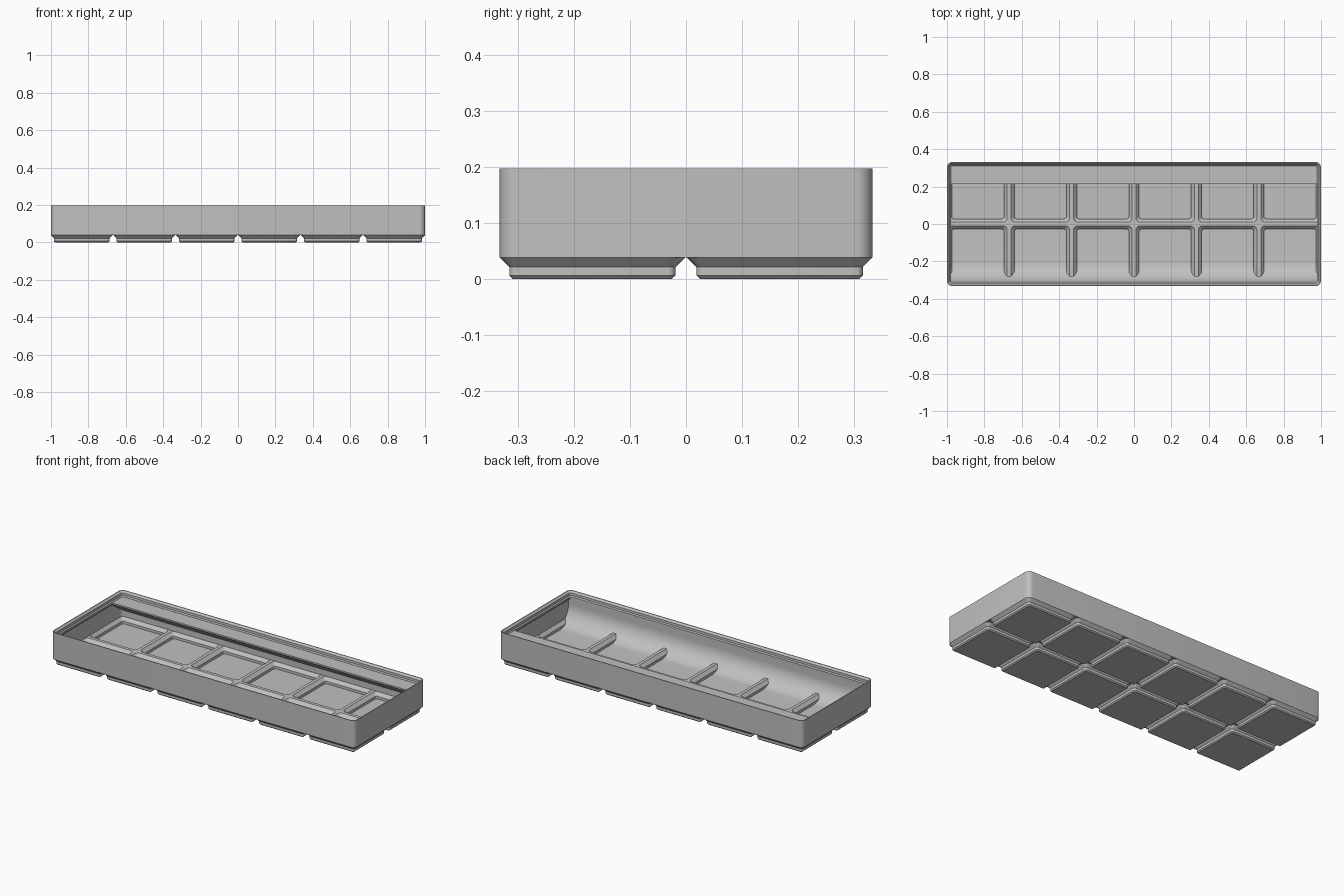
import bpy, bmesh
from math import cos, sin, pi, radians

cube = bpy.data.objects.get("Cube")
if cube:
    bpy.data.objects.remove(cube, do_unlink=True)

grey = bpy.data.materials.new("plain grey")
grey.use_nodes = True
colour = (0.53, 0.53, 0.53, 1)
grey.diffuse_color = colour
grey.node_tree.nodes["Principled BSDF"].inputs["Base Color"].default_value = colour

HX, HY, PITCH = 1.0, 0.332, 0.334
PAD = 0.165                      # half width of one base pad
SPLIT, RIDGE, FLOOR, TOP = 0.038, 0.043, 0.0095, 0.197
CELLS = [((i - 2.5) * PITCH, (j - 0.5) * PITCH) for i in range(6) for j in range(2)]


def finish(name, bm):
    bmesh.ops.recalc_face_normals(bm, faces=bm.faces)
    mesh = bpy.data.meshes.new(name)
    bm.to_mesh(mesh)
    bm.free()
    mesh.materials.append(grey)
    ob = bpy.data.objects.new(name, mesh)
    bpy.context.collection.objects.link(ob)
    return ob


def loft(bm, cx, cy, hx, hy, rings, steps=6):
    """Stack rounded rectangles given as (z, inset, corner radius)."""
    loops = []
    for z, inset, r in rings:
        loop = []
        for k, (sx, sy) in enumerate([(1, 1), (-1, 1), (-1, -1), (1, -1)]):
            for s in range(steps + 1):
                a = (k + s / steps) * pi / 2
                loop.append(bm.verts.new((cx + sx * (hx - inset - r) + r * cos(a),
                                          cy + sy * (hy - inset - r) + r * sin(a), z)))
        loops.append(loop)
    for low, high in zip(loops, loops[1:]):
        for i in range(len(low)):
            j = (i + 1) % len(low)
            bm.faces.new((low[i], low[j], high[j], high[i]))
    bm.faces.new(loops[0][::-1])
    bm.faces.new(loops[-1])


def prism(name, profile, half):
    """Extrude a (y, z) profile along x."""
    bm = bmesh.new()
    face = bm.faces.new([bm.verts.new((-half, y, z)) for y, z in profile])
    ext = bmesh.ops.extrude_face_region(bm, geom=[face])["geom"]
    verts = [g for g in ext if isinstance(g, bmesh.types.BMVert)]
    bmesh.ops.translate(bm, verts=verts, vec=(2 * half, 0, 0))
    return finish(name, bm)


def subtract(ob, *cutters):
    bpy.ops.object.select_all(action='DESELECT')
    bpy.context.view_layer.objects.active = ob
    ob.select_set(True)
    for cutter in cutters:
        mod = ob.modifiers.new("cut", 'BOOLEAN')
        mod.operation, mod.solver, mod.object = 'DIFFERENCE', 'EXACT', cutter
        bpy.ops.object.modifier_apply(modifier=mod.name)


# Outer block
bm = bmesh.new()
loft(bm, 0, 0, HX, HY, [(SPLIT, 0, 0.03), (TOP, 0, 0.03)])
body = finish("bin_body", bm)

# Twelve stepped base pads
bm = bmesh.new()
for x, y in CELLS:
    loft(bm, x, y, PAD, PAD, [(0, 0.0234, 0.0064), (0.006, 0.017, 0.0127),
                              (0.021, 0.017, 0.0127), (SPLIT, 0, 0.03)])
pads = finish("base_pads", bm)

# Cavity with a stepped stacking lip
bm = bmesh.new()
loft(bm, 0, 0, HX, HY, [(RIDGE, 0.0075, 0.0225), (0.144, 0.0075, 0.0225),
                        (0.157, 0.0207, 0.0093), (0.167, 0.0207, 0.0093),
                        (0.1726, 0.0151, 0.0149), (0.187, 0.0151, 0.0149),
                        (0.197, 0.005, 0.025), (0.21, 0.005, 0.025)])
cavity = finish("cavity_cutter", bm)

# Pockets that leave chamfered ridges between the cells
bm = bmesh.new()
for x, y in CELLS:
    loft(bm, x, y, 0.157, 0.157, [(FLOOR, 0.018, 0.010), (0.025, 0.018, 0.010),
                                  (RIDGE, 0, 0.024), (0.05, 0, 0.024)])
pockets = finish("pocket_cutter", bm)

# Curved scoop along the front wall
R, wall = 0.111, -0.3108
arc = [(wall + R - R * sin(t), FLOOR - 0.0004 + R - R * cos(t))
       for t in [i * pi / 48 for i in range(25)]]
scoop = prism("scoop_helper", arc + [(wall, 0.1665), (-0.5, 0.1665),
                                     (-0.5, -0.05), (wall + R, -0.05)], 1.2)

# Shelf along the back wall with a sloping support
shelf = prism("shelf_helper", [(0.215, 0.166), (0.5, 0.166), (0.5, 0.078),
                               (0.325, 0.078), (0.215, 0.157)], 1.2)

# Hollow out the bin
subtract(cavity, scoop, shelf)
subtract(pockets, scoop)
subtract(body, cavity, pockets)
subtract(pads, pockets)
for helper in (cavity, pockets, scoop, shelf):
    bpy.data.objects.remove(helper, do_unlink=True)

bpy.ops.object.select_all(action='DESELECT')
for ob in (body, pads):
    ob.select_set(True)
bpy.context.view_layer.objects.active = body
bpy.ops.object.shade_smooth_by_angle(angle=radians(25))
